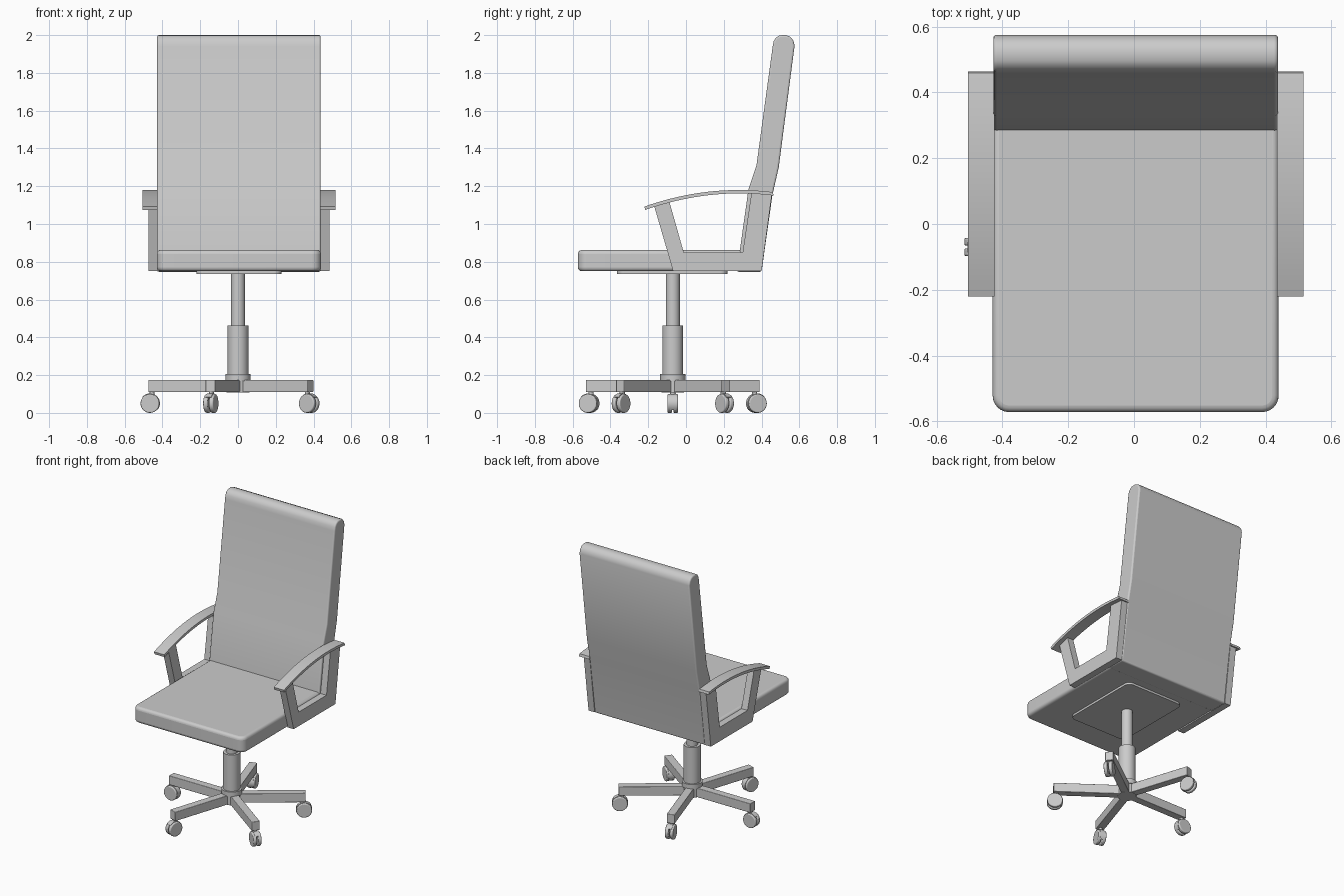
import bpy, bmesh, math
from mathutils import Matrix, Vector

if "Cube" in bpy.data.objects:
    bpy.data.objects.remove(bpy.data.objects["Cube"])

CX = 0.005           # centre of the seat and back
PY = -0.07           # centre of the pedestal in y


def finish(bm, name, bevel=0.0, smooth=True):
    bmesh.ops.recalc_face_normals(bm, faces=bm.faces)
    me = bpy.data.meshes.new(name)
    bm.to_mesh(me)
    bm.free()
    ob = bpy.data.objects.new(name, me)
    bpy.context.collection.objects.link(ob)
    if bevel:
        m = ob.modifiers.new("bevel", 'BEVEL')
        m.width, m.segments = bevel, 4
        m.limit_method, m.angle_limit = 'ANGLE', math.radians(40)
        m.use_clamp_overlap = False
    if smooth:
        bpy.ops.object.select_all(action='DESELECT')
        ob.select_set(True)
        bpy.context.view_layer.objects.active = ob
        bpy.ops.object.shade_smooth_by_angle(angle=math.radians(35))
    return ob


def prism(name, pts, a, b, axis, bevel=0.0):
    """Extrude a closed outline from a to b along 'X' (y,z outline) or 'Z' (x,y outline)."""
    bm = bmesh.new()
    vs = [bm.verts.new((a, p[0], p[1]) if axis == 'X' else (p[0], p[1], a)) for p in pts]
    face = bm.faces.new(vs)
    ext = bmesh.ops.extrude_face_region(bm, geom=[face])
    step = Vector((b - a, 0, 0)) if axis == 'X' else Vector((0, 0, b - a))
    bmesh.ops.translate(bm, vec=step, verts=[v for v in ext['geom'] if isinstance(v, bmesh.types.BMVert)])
    return finish(bm, name, bevel)


def rounded_rect(x0, x1, y0, y1, front_r, back_r):
    pts = []
    for x, y, sx, sy, r, a0 in ((x1, y1, -1, -1, back_r, 0), (x0, y1, 1, -1, back_r, 90),
                                (x0, y0, 1, 1, front_r, 180), (x1, y0, -1, 1, front_r, 270)):
        if r == 0:
            pts.append((x, y))
            continue
        for i in range(7):
            t = math.radians(a0 + 15 * i)
            pts.append((x + sx * r + r * math.cos(t), y + sy * r + r * math.sin(t)))
    return pts


def cylinder(name, r, z0, z1, sides=32):
    bm = bmesh.new()
    bmesh.ops.create_cone(bm, cap_ends=True, segments=sides, radius1=r, radius2=r, depth=z1 - z0,
                          matrix=Matrix.Translation((0, PY, (z0 + z1) / 2)))
    return finish(bm, name)


# Seat cushion and the plate under it
prism("seat", rounded_rect(CX - 0.435, CX + 0.435, -0.572, 0.31, 0.05, 0), 0.75, 0.862, 'Z', 0.02)
prism("seat_plate", rounded_rect(CX - 0.225, CX + 0.225, -0.365, 0.22, 0.04, 0.04), 0.735, 0.755, 'Z')

# Backrest: side profile with a bend and a rounded top
back = [(0.27, 0.747), (0.285, 0.86), (0.33, 1.18), (0.373, 1.31), (0.459, 1.94), (0.464, 1.967),
        (0.476, 1.987), (0.496, 1.999), (0.53, 2.0), (0.552, 1.991), (0.568, 1.972), (0.575, 1.945),
        (0.491, 1.30), (0.457, 1.15), (0.40, 0.747)]
prism("backrest", back, CX - 0.433, CX + 0.433, 'X', 0.01)

# Armrests: open side frame with a curved pad on top
frame = [(-0.17, 1.10), (-0.068, 0.75), (0.40, 0.75), (0.455, 1.158), (0.347, 1.167),
         (0.30, 0.85), (-0.012, 0.85), (-0.09, 1.125)]
ys = [-0.22 + 0.68 * i / 16 for i in range(17)]
arc = [(y, 1.18 - 0.35 * (y - 0.28) ** 2) for y in ys]
pad = arc + [(y + 0.004, z - 0.018) for y, z in reversed(arc)]
for side, s in (("left", -1), ("right", 1)):
    prism(side + "_arm_frame", frame, CX + s * 0.432, CX + s * 0.48, 'X')
    prism(side + "_arm_pad", pad, CX + s * 0.43, CX + s * 0.51, 'X')

# Pedestal
cylinder("gas_lift", 0.037, 0.44, 0.74)
cylinder("column_sleeve", 0.055, 0.19, 0.462)
cylinder("column_collar", 0.067, 0.17, 0.205)
cylinder("hub", 0.06, 0.108, 0.175, 20)


# Five spokes with casters
def spoke_and_caster(i):
    place = Matrix.Translation((0, PY, 0)) @ Matrix.Rotation(math.pi + i * math.tau / 5, 4, 'Z')
    bm = bmesh.new()
    bmesh.ops.create_cube(bm, size=1, matrix=Matrix.Translation((0.2525, 0, 0.1425))
                          @ Matrix.Diagonal((0.445, 0.054, 0.065, 1)))
    finish(bm, f"spoke_{i + 1}", 0.004).matrix_world = place

    lie = Matrix.Translation((0.466, 0, 0.05)) @ Matrix.Rotation(math.pi / 2, 4, 'X')
    for k, s in enumerate((-1, 1)):
        bm = bmesh.new()
        bmesh.ops.create_cone(bm, cap_ends=True, segments=28, radius1=0.05, radius2=0.05, depth=0.024,
                              matrix=lie @ Matrix.Translation((0, 0, s * 0.016)))
        finish(bm, f"caster_wheel_{i + 1}_{k + 1}", 0.006).matrix_world = place

    # Hood between the wheels, over the upper inner side
    hood = [(0.466 + 0.053 * math.cos(math.radians(t)), 0.05 + 0.053 * math.sin(math.radians(t)))
            for t in range(40, 221, 12)]
    bm = bmesh.new()
    vs = [bm.verts.new((x, -0.016, z)) for x, z in hood]
    ext = bmesh.ops.extrude_face_region(bm, geom=[bm.faces.new(vs)])
    bmesh.ops.translate(bm, vec=(0, 0.032, 0),
                        verts=[v for v in ext['geom'] if isinstance(v, bmesh.types.BMVert)])
    finish(bm, f"caster_hood_{i + 1}").matrix_world = place

    bm = bmesh.new()
    bmesh.ops.create_cone(bm, cap_ends=True, segments=12, radius1=0.014, radius2=0.014, depth=0.04,
                          matrix=Matrix.Translation((0.455, 0, 0.105)))
    finish(bm, f"caster_stem_{i + 1}").matrix_world = place


for n in range(5):
    spoke_and_caster(n)
